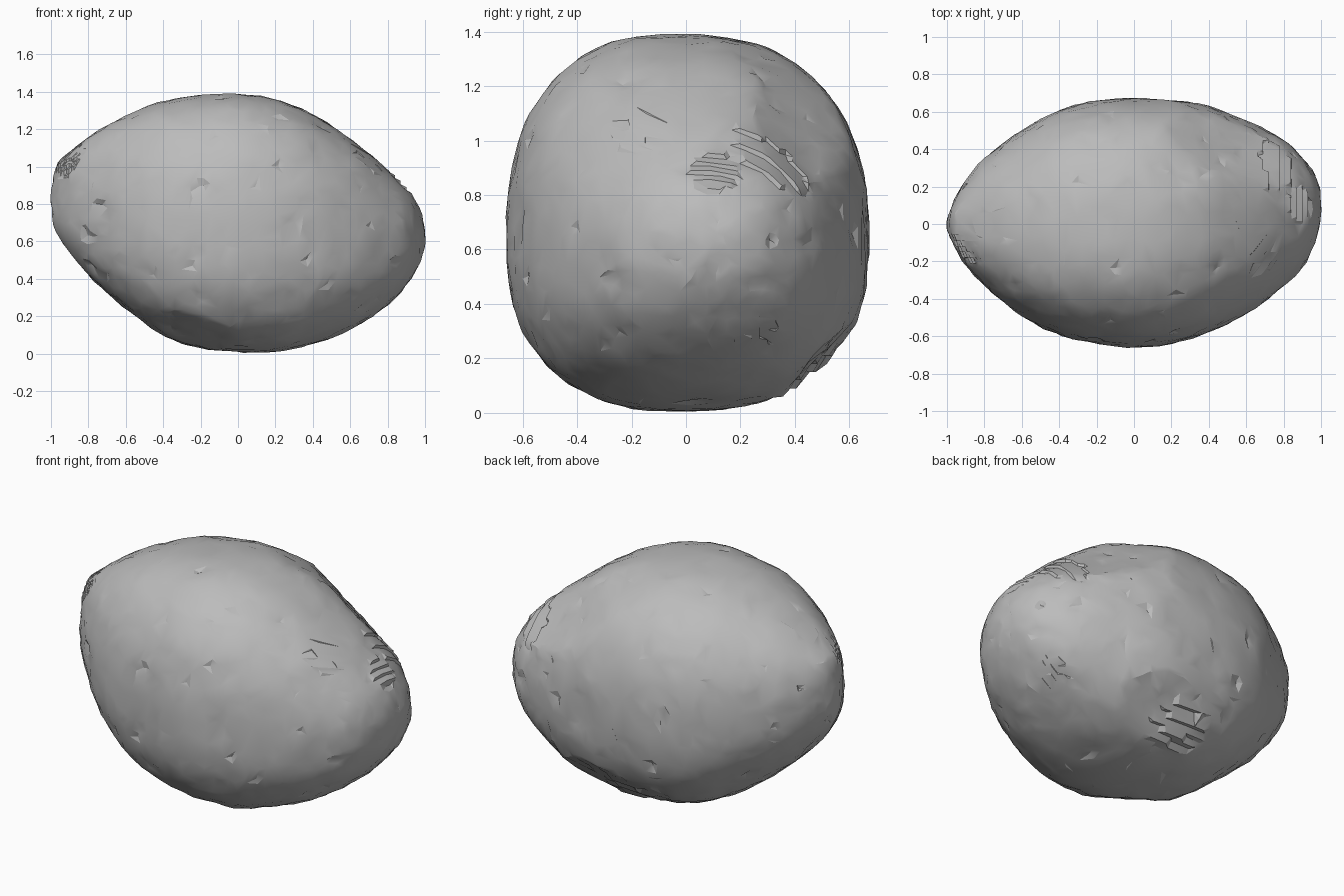
import bpy, bmesh
from math import cos, sin, pi, acos, copysign
from mathutils import Vector, noise

if "Cube" in bpy.data.objects:
    bpy.data.objects.remove(bpy.data.objects["Cube"])

# Outline stations along the body: x, z low, z high, y low, y high
STATIONS = [
    (-1, .82, .82, 0, 0), (-.97, .65, 1.01, -.1, .11), (-.9, .54, 1.08, -.22, .23),
    (-.8, .42, 1.16, -.33, .35), (-.6, .24, 1.27, -.49, .5), (-.4, .1, 1.35, -.59, .61),
    (-.2, .03, 1.38, -.64, .66), (0, .01, 1.39, -.66, .67), (.2, .01, 1.36, -.64, .67),
    (.4, .05, 1.28, -.58, .63), (.6, .13, 1.15, -.48, .55), (.8, .26, .98, -.33, .45),
    (.9, .37, .88, -.23, .36), (.97, .49, .77, -.1, .26), (1, .63, .63, .1, .1)]
ANGLES = [acos(-s[0]) for s in STATIONS]

# Broad flats worn into the body: direction and depth
FLATS = [((.45, .62, .64), .045), ((.28, .41, .87), .02), ((.1, .7, -.7), .03),
         ((.1, 1, 0), .012), ((-.28, -.41, -.87), .035)]

# Patches with stepped terraces: centre, radius and stepping axis
TERRACES = [((.7, .34, .95), .18, 0), ((.86, .1, .87), .1, 0), ((-.9, -.12, 1.05), .12, 1),
            ((.72, -.15, 1.05), .12, 1), ((.75, .2, .33), .14, 1), ((.05, .45, .12), .18, 2)]
STEP = .03
RINGS, SIDES = 100, 130


def outline(t):
    """Smoothly interpolated station values at lengthwise angle t."""
    i = max(k for k in range(len(ANGLES) - 1) if ANGLES[k] <= t + 1e-9)
    span = ANGLES[i + 1] - ANGLES[i]
    u = (t - ANGLES[i]) / span

    def slope(k, j):
        a, b = max(k - 1, 0), min(k + 1, len(ANGLES) - 1)
        return (STATIONS[b][j] - STATIONS[a][j]) / (ANGLES[b] - ANGLES[a])

    result = []
    for j in range(1, 5):
        p, q = STATIONS[i][j], STATIONS[i + 1][j]
        h = u * u * (3 - 2 * u)
        result.append(p + (q - p) * h + span * (slope(i, j) * u * (1 - u) ** 2
                                                - slope(i + 1, j) * u * u * (1 - u)))
    return result


def section_point(t, a):
    """Point on the squarish cross-section at lengthwise angle t."""
    z0, z1, y0, y1 = outline(t)
    girth = sin(t)
    power = 2 / (2.2 + .2 * girth)
    c, s = cos(a), sin(a)
    c, s = copysign(abs(c) ** power, c), copysign(abs(s) ** power, s)
    cy = (y0 + y1) / 2 - .04 * girth
    cz = (z0 + z1) / 2 - .06 * girth
    y = cy + c * ((y1 - cy) if c > 0 else (cy - y0))
    z = cz + s * ((z1 - cz) if s > 0 else (cz - z0))
    return Vector((-cos(t), y, z))


def weather(p):
    """Adds shallow lumps and chips, and cuts terraces in the patches."""
    for centre, radius, axis in TERRACES:
        if (p - Vector(centre)).length < radius:
            stepped = p.copy()
            stepped[axis] = round(p[axis] / STEP) * STEP
            return stepped
    out = (p - Vector((0, 0, .7))).normalized()
    lump = .004 * noise.noise(p * 4) + .005 * noise.noise(p * 10) + .006 * noise.noise(p * 20)
    chip = max(0, noise.noise(p * 12 + Vector((3, 1, 7))) - .45) * .05
    return p + out * (lump - chip)


# Boulder body lofted between two tips
bm = bmesh.new()
rings = []
for r in range(1, RINGS):
    t = pi * r / RINGS
    rings.append([bm.verts.new(section_point(t, 2 * pi * k / SIDES)) for k in range(SIDES)])
for lower, upper in zip(rings, rings[1:]):
    for k in range(SIDES):
        n = (k + 1) % SIDES
        bm.faces.new((lower[k], lower[n], upper[n], upper[k]))
for ring, station in ((rings[0], STATIONS[0]), (rings[-1], STATIONS[-1])):
    tip = bm.verts.new((station[0], station[3], station[1]))
    for k in range(SIDES):
        bm.faces.new((tip, ring[k], ring[(k + 1) % SIDES]))

# Press the flats in, then weather the surface
for direction, depth in FLATS:
    normal = Vector(direction).normalized()
    limit = max(v.co.dot(normal) for v in bm.verts) - depth
    for v in bm.verts:
        v.co -= normal * max(0, v.co.dot(normal) - limit)
for v in bm.verts:
    v.co = weather(v.co)
bmesh.ops.remove_doubles(bm, verts=bm.verts, dist=.002)
bmesh.ops.recalc_face_normals(bm, faces=bm.faces)

mesh = bpy.data.meshes.new("boulder")
bm.to_mesh(mesh)
bm.free()
boulder = bpy.data.objects.new("boulder", mesh)
bpy.context.collection.objects.link(boulder)

# Stone colour
stone = bpy.data.materials.new("grey stone")
stone.use_nodes = True
colour = (.5, .5, .5, 1)
stone.diffuse_color = colour
stone.node_tree.nodes["Principled BSDF"].inputs["Base Color"].default_value = colour
mesh.materials.append(stone)

# Irregular triangles, smooth except at sharp chips and steps
bpy.context.view_layer.objects.active = boulder
boulder.select_set(True)
thin = boulder.modifiers.new("irregular facets", "DECIMATE")
thin.ratio = .2
bpy.ops.object.modifier_apply(modifier=thin.name)
bpy.ops.object.shade_smooth_by_angle(angle=pi / 9)
